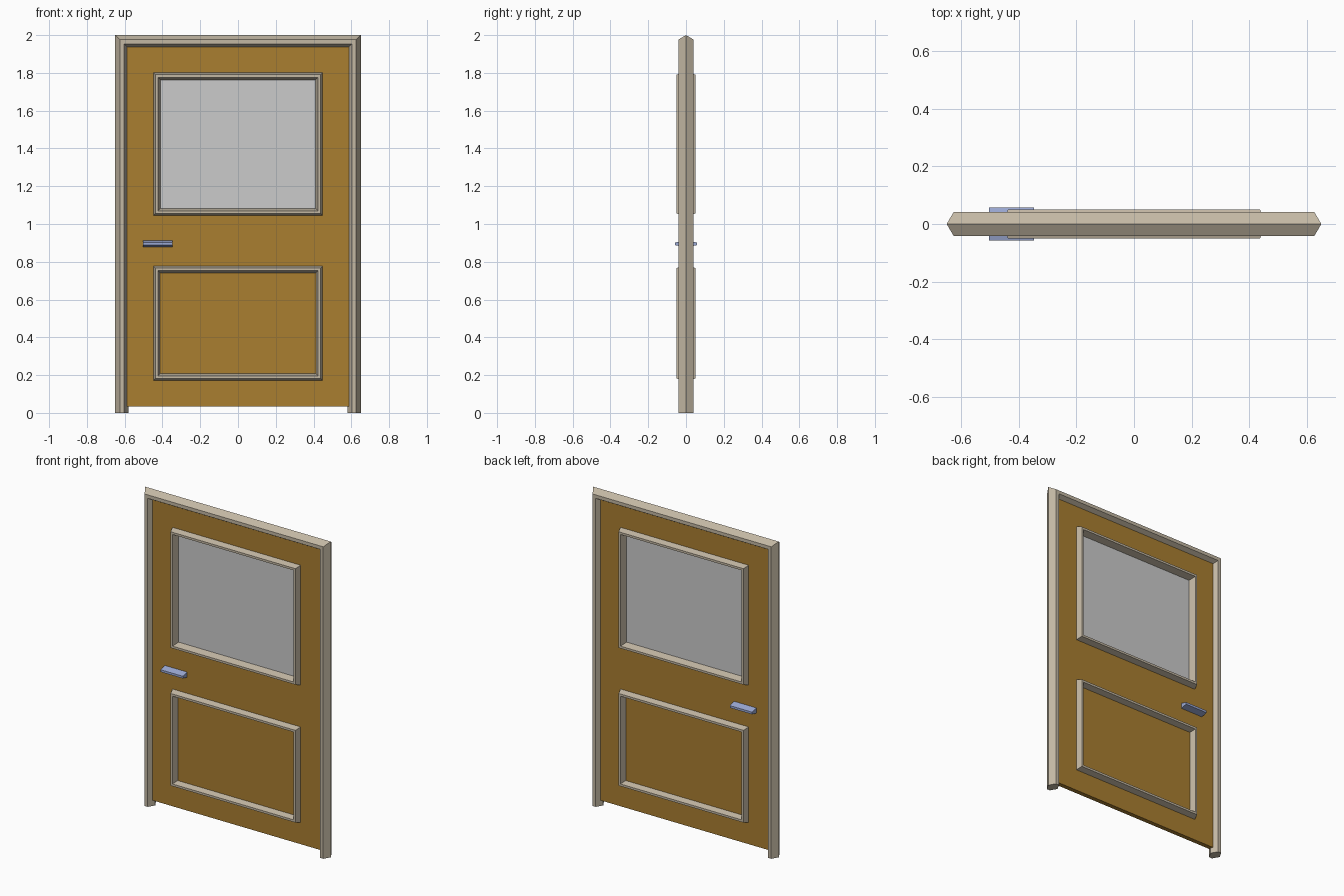
import bpy, bmesh

if "Cube" in bpy.data.objects:
    bpy.data.objects.remove(bpy.data.objects["Cube"])


def material(name, rgb):
    m = bpy.data.materials.new(name)
    m.diffuse_color = (*rgb, 1.0)
    m.use_nodes = True
    m.node_tree.nodes["Principled BSDF"].inputs["Base Color"].default_value = m.diffuse_color
    return m


WOOD = material("wood", (0.40, 0.21, 0.03))
TRIM = material("trim", (0.55, 0.48, 0.37))
METAL = material("metal", (0.33, 0.40, 0.66))


def finish(bm, name, mat=None):
    bmesh.ops.recalc_face_normals(bm, faces=bm.faces)
    mesh = bpy.data.meshes.new(name)
    bm.to_mesh(mesh)
    bm.free()
    ob = bpy.data.objects.new(name, mesh)
    bpy.context.collection.objects.link(ob)
    if mat:
        mesh.materials.append(mat)
    return ob


def box(name, x0, x1, y, z0, z1, mat=None):
    bm = bmesh.new()
    bmesh.ops.create_cube(bm, size=1)
    for v in bm.verts:
        v.co = (x1 if v.co.x > 0 else x0, y if v.co.y > 0 else -y, z1 if v.co.z > 0 else z0)
    return finish(bm, name, mat)


def hexagon(width, flat_in, depth):
    """Six-sided moulding section as (inward offset, y)."""
    return [(0, 0), (flat_in, depth), (width - flat_in, depth),
            (width, 0), (width - flat_in, -depth), (flat_in, -depth)]


def moulding(name, half_x, z0, z1, profile, closed, mat):
    """Mitred moulding round a rectangle; open ones stand on z0 without a sill."""
    bm = bmesh.new()
    rings = []
    for sx, top in ((-1, 0), (-1, 1), (1, 1), (1, 0)):
        ring = []
        for d, y in profile:
            z = z1 - d if top else (z0 + d if closed else z0)
            ring.append(bm.verts.new((sx * (half_x - d), y, z)))
        rings.append(ring)
    n = len(profile)
    for i in range(4 if closed else 3):
        a, b = rings[i], rings[(i + 1) % 4]
        for j in range(n):
            k = (j + 1) % n
            bm.faces.new((a[j], a[k], b[k], b[j]))
    if not closed:
        bm.faces.new(rings[0])
        bm.faces.new(rings[3])
    return finish(bm, name, mat)


# Door frame
moulding("door_frame", 0.65, 0.0, 2.0, hexagon(0.07, 0.024, 0.041), False, TRIM)

# Door leaf with window opening
leaf = box("door_leaf", -0.59, 0.59, 0.014, 0.035, 1.945, WOOD)
cutter = box("window_cutter", -0.43, 0.43, 0.1, 1.06, 1.785)
cutter.hide_render = True
cutter.hide_viewport = True
mod = leaf.modifiers.new("window_opening", "BOOLEAN")
mod.operation = "DIFFERENCE"
mod.solver = "EXACT"
mod.object = cutter

# Window pane
box("window_pane", -0.435, 0.435, 0.008, 1.055, 1.79)

# Mouldings round the window and the lower panel
for name, z0, z1 in (("window_trim", 1.04, 1.806), ("lower_panel_trim", 0.167, 0.782)):
    moulding(name, 0.453, z0, z1, hexagon(0.045, 0.0155, 0.05), True, TRIM)

# Handle bar through the leaf, wedge-shaped towards both faces
bm = bmesh.new()
section = [(0, 0.916), (0.057, 0.902), (0.057, 0.888), (0, 0.876), (-0.057, 0.888), (-0.057, 0.902)]
ends = [[bm.verts.new((x, y, z)) for y, z in section] for x in (-0.503, -0.347)]
for end in ends:
    bm.faces.new(end)
for j in range(6):
    k = (j + 1) % 6
    bm.faces.new((ends[0][j], ends[0][k], ends[1][k], ends[1][j]))
finish(bm, "handle", METAL)
